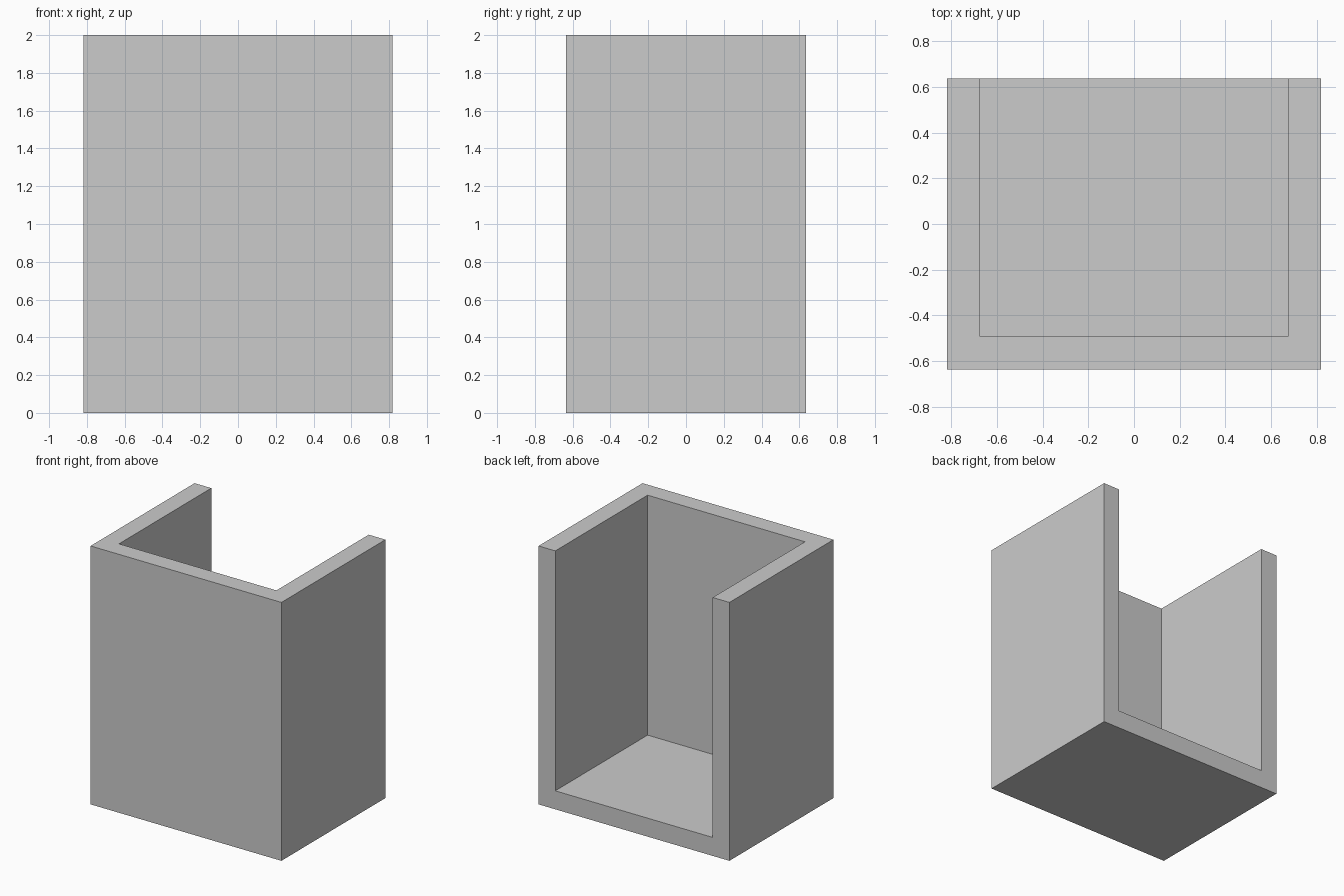
import bpy

if "Cube" in bpy.data.objects:
    bpy.data.objects.remove(bpy.data.objects["Cube"])

W, D, H = 1.634, 1.272, 2.0   # outer size
T = 0.143                     # wall and floor thickness


def box(name, x0, x1, y0, y1, z0, z1):
    bpy.ops.mesh.primitive_cube_add(
        size=1, location=((x0 + x1) / 2, (y0 + y1) / 2, (z0 + z1) / 2))
    ob = bpy.context.object
    ob.name = name
    ob.scale = (x1 - x0, y1 - y0, z1 - z0)
    bpy.ops.object.transform_apply(location=True, rotation=False, scale=True)
    return ob


# Hollow to remove: open at the top and at the back
cutter = box("hollow_cutter", -W / 2 + T, W / 2 - T, -D / 2 + T, D, T, H + 1)
cutter.hide_render = True

# Solid block carved into floor, front wall and two side walls
shell = box("open_box", -W / 2, W / 2, -D / 2, D / 2, 0, H)
mod = shell.modifiers.new("hollow", 'BOOLEAN')
mod.operation = 'DIFFERENCE'
mod.solver = 'EXACT'
mod.object = cutter
bpy.ops.object.modifier_apply(modifier=mod.name)
bpy.data.objects.remove(cutter, do_unlink=True)
